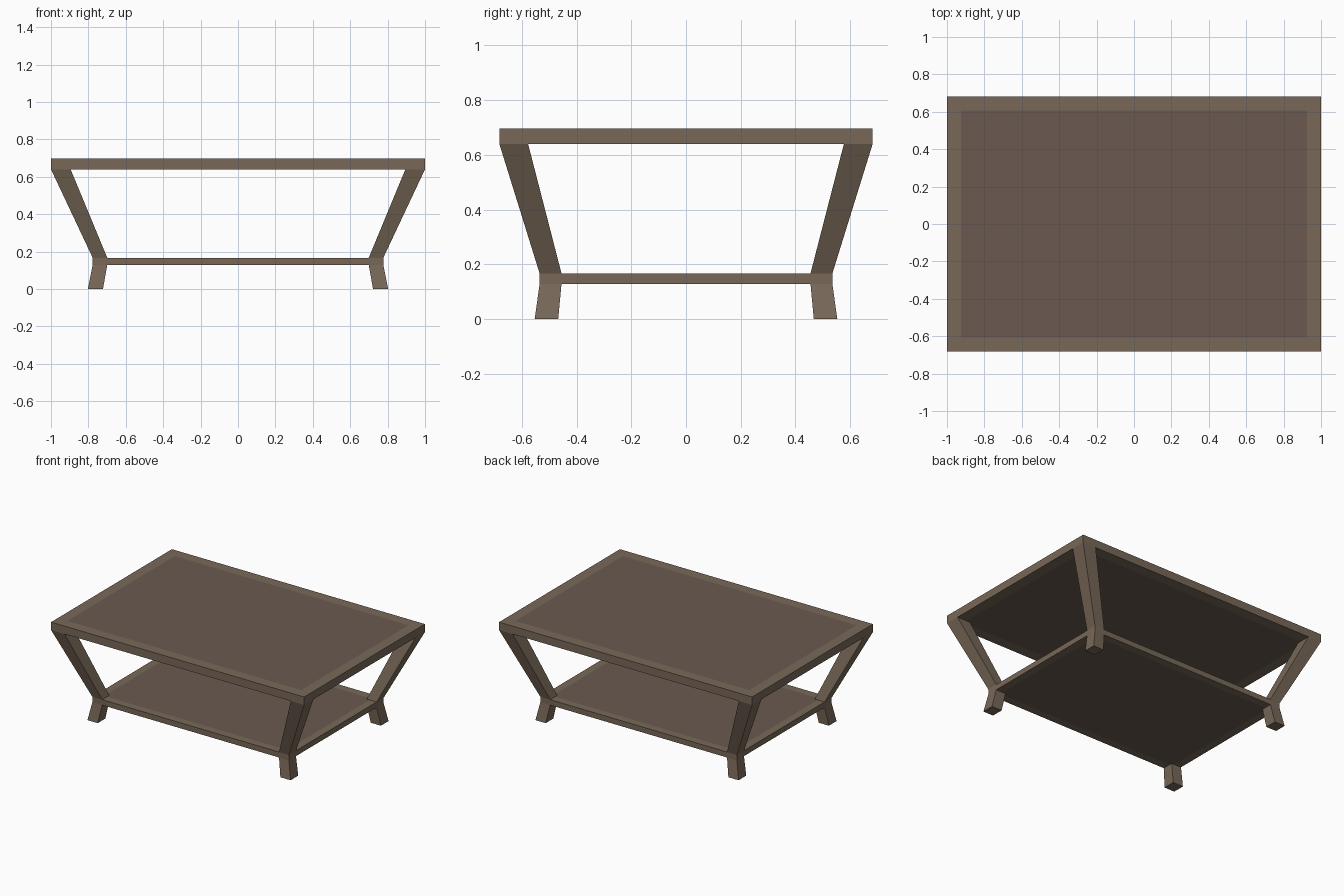
import bpy
import bmesh

if "Cube" in bpy.data.objects:
    bpy.data.objects.remove(bpy.data.objects["Cube"])


def material(name, color):
    m = bpy.data.materials.new(name)
    m.diffuse_color = (*color, 1)
    m.use_nodes = True
    m.node_tree.nodes["Principled BSDF"].inputs["Base Color"].default_value = m.diffuse_color
    return m


FRAME = material("frame_wood", (0.19, 0.14, 0.098))
PANEL = material("panel_wood", (0.145, 0.102, 0.08))


def add_object(name, bm, *mats):
    bmesh.ops.recalc_face_normals(bm, faces=bm.faces)
    mesh = bpy.data.meshes.new(name)
    bm.to_mesh(mesh)
    bm.free()
    for m in mats:
        mesh.materials.append(m)
    ob = bpy.data.objects.new(name, mesh)
    bpy.context.collection.objects.link(ob)
    return ob


def slab(name, hx, hy, z0, z1, border):
    """Board with a flush, darker panel inset in its top and bottom."""
    bm = bmesh.new()
    bmesh.ops.create_cube(bm, size=1)
    for v in bm.verts:
        v.co = (v.co.x * 2 * hx, v.co.y * 2 * hy, z1 if v.co.z > 0 else z0)
    bm.normal_update()
    caps = [f for f in bm.faces if abs(f.normal.z) > 0.9]
    bmesh.ops.inset_individual(bm, faces=caps, thickness=border)
    for f in caps:
        f.material_index = 1
    add_object(name, bm, FRAME, PANEL)


def post(name, sx, sy, sections):
    """Loft rectangles (x0, x1, y0, y1, z), mirrored into one quadrant."""
    bm = bmesh.new()
    rings = []
    for x0, x1, y0, y1, z in sections:
        rings.append([bm.verts.new((sx * x, sy * y, z))
                      for x, y in ((x0, y0), (x1, y0), (x1, y1), (x0, y1))])
    for a, b in zip(rings, rings[1:]):
        for i in range(4):
            j = (i + 1) % 4
            bm.faces.new((a[i], a[j], b[j], b[i]))
    bm.faces.new(rings[0])
    bm.faces.new(rings[-1])
    add_object(name, bm, FRAME)


# Table top and lower shelf
slab("table_top", 1.0, 0.682, 0.64, 0.697, 0.107)
slab("lower_shelf", 0.777, 0.535, 0.128, 0.167, 0.078)

# Splayed legs above the shelf, flared feet below it
LEG = [(0.699, 0.777, 0.455, 0.535, 0.167), (0.895, 1.0, 0.577, 0.682, 0.64)]
FOOT = [(0.722, 0.803, 0.467, 0.553, 0.0), (0.699, 0.777, 0.455, 0.535, 0.128)]
for sy, end in ((-1, "front"), (1, "back")):
    for sx, side in ((-1, "left"), (1, "right")):
        post(f"{end}_{side}_leg", sx, sy, LEG)
        post(f"{end}_{side}_foot", sx, sy, FOOT)
